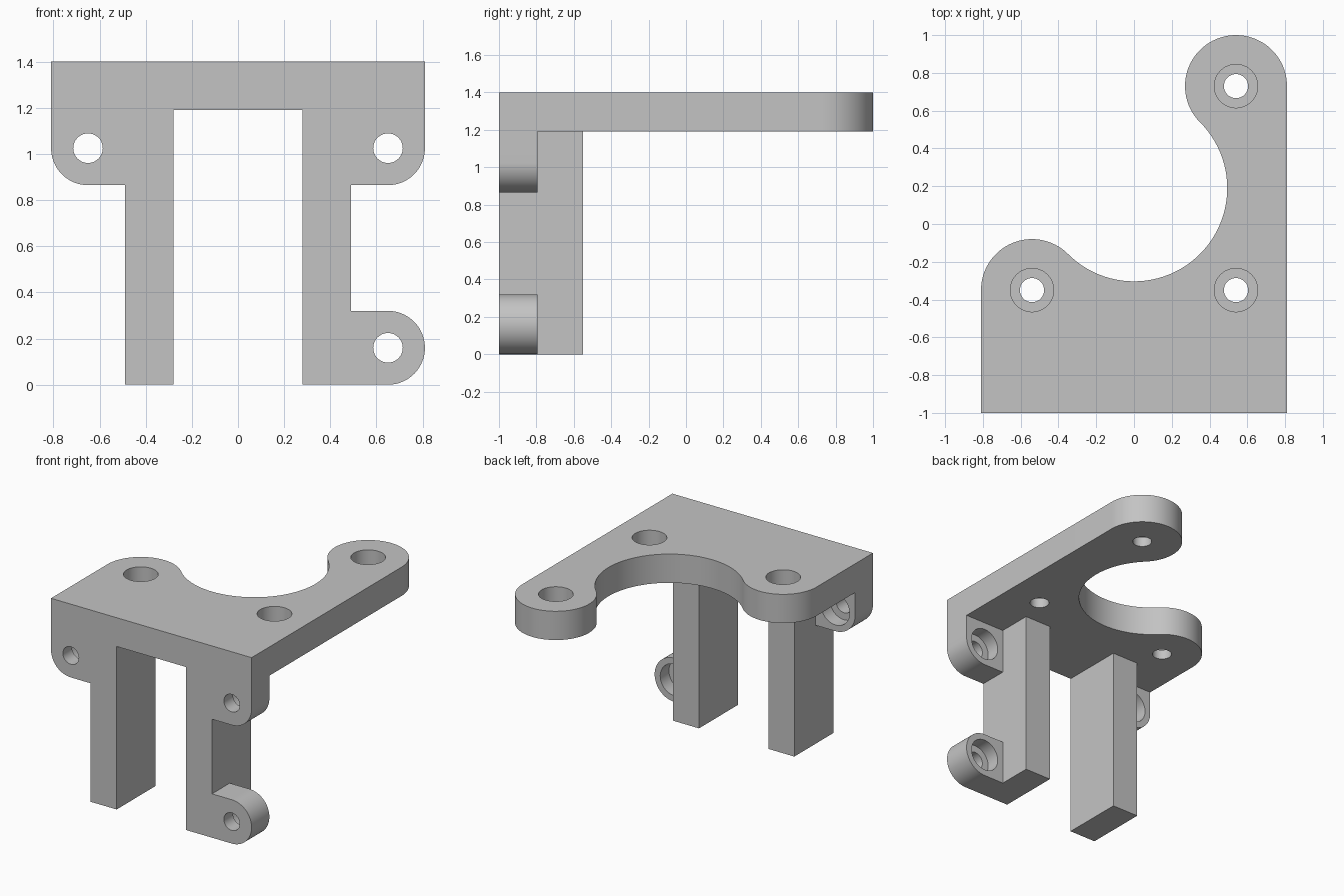
import bpy, bmesh
from math import sin, cos, radians
from mathutils import Vector, Matrix

if "Cube" in bpy.data.objects:
    bpy.data.objects.remove(bpy.data.objects["Cube"], do_unlink=True)

grey = bpy.data.materials.new("light grey plastic")
grey.use_nodes = True
grey.diffuse_color = (0.55, 0.55, 0.55, 1)
grey.node_tree.nodes["Principled BSDF"].inputs["Base Color"].default_value = grey.diffuse_color

PITCH, CENTRE_Y = 0.54, 0.19
TOP, UNDER = 1.4, 1.19
FRONT, TAB_BACK, LEG_BACK = -1.0, -0.795, -0.55
HOLE, BORE = 0.064, 0.115
TAB_X, TAB_R = 0.65, 0.16


def arc(cx, cy, r, start, end, steps=32):
    angles = [radians(start + (end - start) * i / steps) for i in range(steps + 1)]
    return [(cx + r * cos(a), cy + r * sin(a)) for a in angles]


def prism(name, points, offset):
    """Extrude a closed outline of 3D points along an offset."""
    bm = bmesh.new()
    face = bm.faces.new([bm.verts.new(p) for p in points])
    side = bmesh.ops.extrude_face_region(bm, geom=[face])
    verts = [v for v in side["geom"] if isinstance(v, bmesh.types.BMVert)]
    bmesh.ops.translate(bm, verts=verts, vec=offset)
    bmesh.ops.remove_doubles(bm, verts=bm.verts, dist=0.0001)
    bmesh.ops.recalc_face_normals(bm, faces=bm.faces)
    mesh = bpy.data.meshes.new(name)
    bm.to_mesh(mesh)
    bm.free()
    mesh.materials.append(grey)
    obj = bpy.data.objects.new(name, mesh)
    bpy.context.collection.objects.link(obj)
    return obj


def drill(obj, start, end):
    """Cut a round through hole with a wider bore from start to end."""
    start, end = Vector(start), Vector(end)
    axis = (end - start).normalized()
    turn = axis.to_track_quat('Z', 'Y').to_matrix().to_4x4()
    for radius, a, b in ((BORE, start - axis * 0.1, end), (HOLE, start - axis * 0.2, end + axis * 0.5)):
        place = Matrix.Translation(a) @ turn
        ring = [place @ Vector((x, y, 0)) for x, y in arc(0, 0, radius, 0, 360, 48)[:-1]]
        cutter = prism("hole_cutter", ring, b - a)
        cutter.hide_render = True
        mod = obj.modifiers.new("hole", 'BOOLEAN')
        mod.operation, mod.solver, mod.object = 'DIFFERENCE', 'EXACT', cutter
        graph = bpy.context.evaluated_depsgraph_get()
        cut = bpy.data.meshes.new_from_object(obj.evaluated_get(graph))
        obj.modifiers.clear()
        obj.data = cut
        bpy.data.objects.remove(cutter, do_unlink=True)


def finish(obj):
    bpy.ops.object.select_all(action='DESELECT')
    obj.select_set(True)
    bpy.context.view_layer.objects.active = obj
    bpy.ops.object.shade_smooth_by_angle(angle=radians(30))


# Top plate: two round lobes flowing into a concave half circle
lobe_r = 0.81 - PITCH
bay_r = PITCH * 2 ** 0.5 - lobe_r
low_y, high_y = CENTRE_Y - PITCH, CENTRE_Y + PITCH
outline = [(0.81, FRONT), (-0.81, FRONT)]
outline += arc(-PITCH, low_y, lobe_r, 180, 45)
outline += arc(0, CENTRE_Y, bay_r, 225, 405, 48)[1:-1]
outline += arc(PITCH, high_y, lobe_r, 225, 0, 48)
plate = prism("top_plate", [(x, y, UNDER) for x, y in outline], (0, 0, TOP - UNDER))
for x, y in ((-PITCH, low_y), (PITCH, low_y), (PITCH, high_y)):
    drill(plate, (x, y, TOP), (x, y, TOP - 0.14))
finish(plate)

# Legs
for side, s in (("right", -1), ("left", 1)):
    section = [(s * x, y, 0) for x, y in
               ((0.28, FRONT), (0.49, FRONT), (0.49, LEG_BACK), (0.28, LEG_BACK))]
    prism(side + "_leg", section, (0, 0, UNDER))


# Screw tabs, bored from the back
def tab(name, s, z, top, round_top):
    shape = [(0.49, top), (0.49, z - TAB_R)] + arc(TAB_X, z, TAB_R, -90, 90 if round_top else 0)
    if not round_top:
        shape.append((TAB_X + TAB_R, top))
    obj = prism(name, [(s * x, FRONT, h) for x, h in shape], (0, TAB_BACK - FRONT, 0))
    drill(obj, (s * TAB_X, TAB_BACK, z), (s * TAB_X, TAB_BACK - 0.1, z))
    finish(obj)


tab("right_upper_tab", -1, 1.025, UNDER, False)
tab("left_upper_tab", 1, 1.025, UNDER, False)
tab("left_lower_tab", 1, TAB_R, 2 * TAB_R, True)
